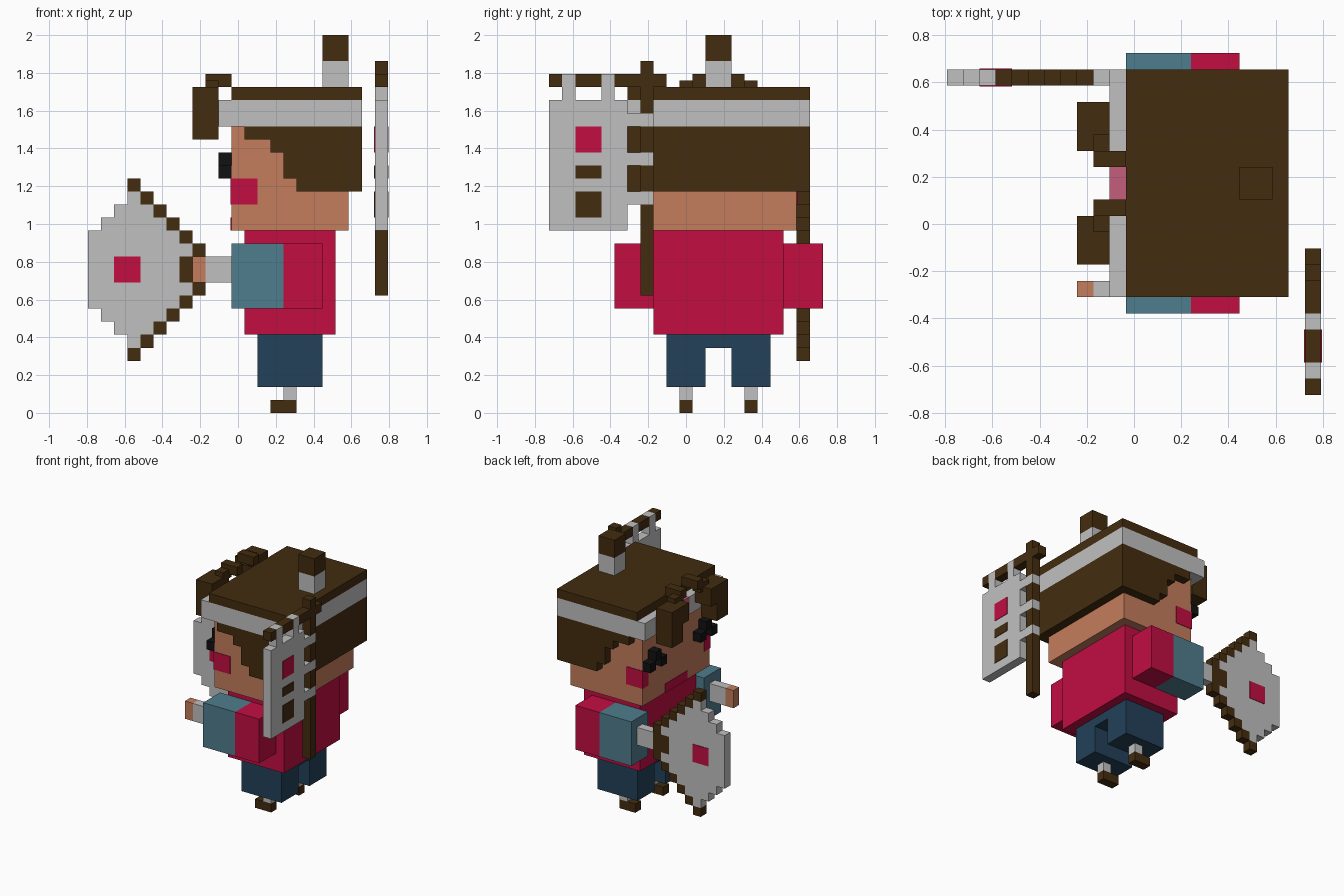
import bpy, bmesh
from mathutils import Vector

cube = bpy.data.objects.get("Cube")
if cube:
    bpy.data.objects.remove(cube, do_unlink=True)

U = 2 / 29                      # one block
MID = 13                        # y centre of the figure, in blocks
P = 0.06                        # painted plate thickness, in blocks


def material(name, hex_code):
    lin = []
    for n in (0, 2, 4):
        c = int(hex_code[n:n + 2], 16) / 255
        lin.append(c / 12.92 if c <= 0.04045 else ((c + 0.055) / 1.055) ** 2.4)
    m = bpy.data.materials.new(name)
    m.use_nodes = True
    m.diffuse_color = (*lin, 1)
    m.node_tree.nodes["Principled BSDF"].inputs["Base Color"].default_value = (*lin, 1)
    return m


BROWN = material("dark_brown", "432c0f")
GREY = material("light_grey", "c0c0c0")
SKIN = material("skin", "c47d5d")
RED = material("crimson", "c20e42")
TEAL = material("teal", "4f7d8d")
NAVY = material("navy", "234159")
BLACK = material("black", "111111")
PINK = material("pink", "c45d7b")


def part(name, mat, *boxes, mirror=False):
    """Boxes given as x0, x1, y0, y1, z0, z1 in blocks; mirror repeats across the figure."""
    bm = bmesh.new()
    boxes = list(boxes)
    if mirror:
        boxes += [(a, b, 2 * MID - d, 2 * MID - c, e, f) for a, b, c, d, e, f in boxes]
    for x0, x1, y0, y1, z0, z1 in boxes:
        made = bmesh.ops.create_cube(bm, size=1)["verts"]
        for v in made:
            v.co = Vector((((x0 + x1) / 2 + v.co.x * (x1 - x0) - 11.5) * U,
                           ((y0 + y1) / 2 + v.co.y * (y1 - y0) - 10.5) * U,
                           ((z0 + z1) / 2 + v.co.z * (z1 - z0)) * U))
    me = bpy.data.meshes.new(name)
    bm.to_mesh(me)
    bm.free()
    me.materials.append(mat)
    ob = bpy.data.objects.new(name, me)
    bpy.context.collection.objects.link(ob)
    return ob


# Legs and clothes
part("shoes", BROWN, (14, 16, 10, 11, 0, 1), mirror=True)
part("ankles", GREY, (15, 16, 10, 11, 1, 2), mirror=True)
part("trouser_legs", NAVY, (13, 18, 9, 12, 2, 6), mirror=True)
part("trouser_seat", NAVY, (13, 18, 12, 14, 5, 6))
part("torso", RED, (12, 19, 8, 18, 6, 14))

# Arms
part("upper_sleeves", RED, (15, 18, 5, 8, 8, 13), mirror=True)
part("cuffs", TEAL, (11, 15, 5, 8, 8, 13), mirror=True)
part("wrists", GREY, (9, 11, 6, 7, 10, 12), mirror=True)
part("hand", SKIN, (8, 9, 6, 7, 10, 12))

# Head and face
part("head", SKIN, (11, 20, 7, 19, 14, 24))
part("cheeks", RED, (11, 13, 7 - P, 7, 16, 18), (11 - P, 11, 7 - P, 8, 16, 18), mirror=True)
part("mouth", RED, (11 - P, 11, 11, 15, 14, 15))
part("eyes", BLACK, (10, 11, 7, 8, 18, 19), (10, 11, 8, 9, 19, 20),
     (10, 11, 9, 10, 18, 19), mirror=True)

# Hair, headband and topknot
part("back_hair", BROWN, (20, 21, 7, 19, 17, 22))
part("side_hair", BROWN, (12, 21, 6, 7, 21, 22), (14, 21, 6, 7, 20, 21),
     (15, 21, 6, 7, 18, 20), (16, 21, 6, 7, 17, 18), mirror=True)
part("headband", GREY, (11, 21, 6, 20, 22, 24))
part("headband_front", GREY, (10, 11, 6, 12, 22, 24), mirror=True)
part("headband_emblem", PINK, (10, 11, 12, 14, 22, 24))
part("hair_crown", BROWN, (11, 21, 6, 20, 24, 25))
part("topknot_tie", GREY, (18, 20, 12, 14, 25, 27))
part("topknot", BROWN, (18, 20, 12, 14, 27, 29))
part("forelocks", BROWN, (8, 10, 8, 10, 21, 25), (8, 10, 10, 11, 23, 25),
     (9, 11, 11, 12, 25, 26), (9, 10, 10, 11.5, 24.5, 25.5), mirror=True)

# Fan held in the far hand
panels, rim = [], []
for i in range(8):
    half = 3 + i if i < 4 else 9 - i
    panels.append((i, i + 1, 19, 20, 11 - half, 11 + half))
panels[7:] = [(7, 8, 19, 20, 9, 10), (7, 8, 19, 20, 12, 13)]
for i in range(3, 9):
    h = 9 - i
    rim += [(i, i + 1, 19, 20, 11 + h, 12 + h), (i, i + 1, 19, 20, 10 - h, 11 - h)]
part("fan_panel", GREY, *panels)
part("fan_rim", BROWN, *rim)
part("fan_handle", BROWN, (7, 9, 19, 20, 10, 12))
part("fan_mark", RED, (2, 4, 19 - P, 19, 10, 12), (2, 4, 20, 20 + P, 10, 12))

# Banner on a pole behind the back
part("banner_pole", BROWN, (22, 23, 7, 8, 9, 16), (22, 23, 7, 8, 17, 19),
     (22, 23, 7, 8, 20, 22), (22, 23, 7, 8, 23, 27))
part("banner_crossbar", BROWN, (22, 23, 0, 1, 25, 26), (22, 23, 2, 4, 25, 26),
     (22, 23, 5, 7, 25, 26), (22, 23, 8, 9, 25, 26))
part("banner_cloth", GREY, (22, 23, 0, 6, 14, 24))
part("banner_loops", GREY, (22, 23, 1, 2, 24, 26), (22, 23, 4, 5, 24, 26),
     *[(22, 23, 6, 8, k, k + 1) for k in (16, 19, 22)])
for name, mat, z0, z1 in (("banner_red_mark", RED, 20, 22),
                          ("banner_small_mark", BROWN, 18, 19),
                          ("banner_large_mark", BROWN, 15, 17)):
    part(name, mat, (22 - P, 22, 2, 4, z0, z1), (23, 23 + P, 2, 4, z0, z1))
